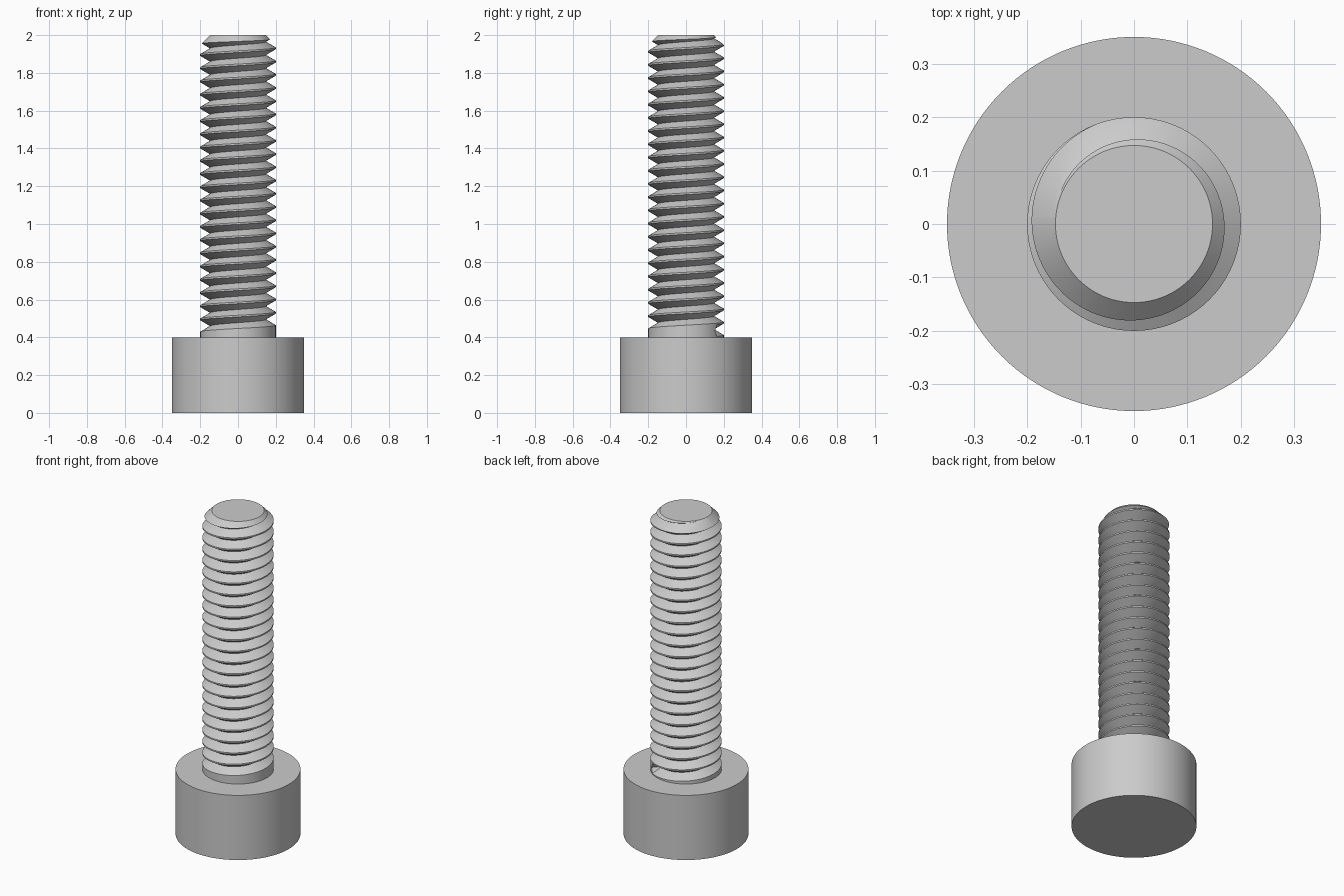
import bpy, bmesh, math

if "Cube" in bpy.data.objects:
    bpy.data.objects.remove(bpy.data.objects["Cube"])

PITCH, MAJOR, MINOR = 0.07, 0.2, 0.148
HEAD_R, HEAD_H, LENGTH = 0.35, 0.4, 2.0
N, TURNS = 72, 26                     # segments per turn, number of turns
Z0 = 0.285                            # thread root height at angle 0, first turn


def make_object(name, bm):
    bmesh.ops.recalc_face_normals(bm, faces=bm.faces[:])
    mesh = bpy.data.meshes.new(name)
    bm.to_mesh(mesh)
    bm.free()
    ob = bpy.data.objects.new(name, mesh)
    bpy.context.collection.objects.link(ob)
    return ob


def lathe(name, profile, segments):
    """Solid of revolution from (radius, z) points, capped at both ends."""
    bm = bmesh.new()
    rings = [[bm.verts.new((r * math.cos(a), r * math.sin(a), z))
              for a in (2 * math.pi * i / segments for i in range(segments))]
             for r, z in profile]
    for a, b in zip(rings, rings[1:]):
        for i in range(segments):
            j = (i + 1) % segments
            bm.faces.new((a[i], a[j], b[j], b[i]))
    bm.faces.new(rings[0])
    bm.faces.new(rings[-1])
    return make_object(name, bm)


def smooth(ob):
    bpy.ops.object.select_all(action='DESELECT')
    ob.select_set(True)
    bpy.context.view_layer.objects.active = ob
    bpy.ops.object.shade_smooth_by_angle(angle=math.radians(30))


# Cylindrical head
head = lathe("head", [(HEAD_R, 0), (HEAD_R, HEAD_H)], 128)
smooth(head)

# Threaded shank: V profile (root, lower crest, upper crest) swept up a helix
bm = bmesh.new()
half_v = PITCH * 7 / 16
last = N * TURNS
rows = []
for t in range(last + 1):
    a = 2 * math.pi * t / N
    z = Z0 + PITCH * t / N
    root = MINOR if z > 0.435 else MAJOR      # plain run-out next to the head
    rows.append([bm.verts.new((r * math.cos(a), r * math.sin(a), z + dz))
                 for r, dz in ((root, 0), (MAJOR, half_v), (MAJOR, PITCH - half_v))])
for t in range(last):
    p, q = rows[t], rows[t + 1]
    for k in range(2):
        bm.faces.new((p[k], q[k], q[k + 1], p[k + 1]))
    if t + N < last:
        bm.faces.new((p[2], q[2], rows[t + N + 1][0], rows[t + N][0]))

# Close both ends with fans
low = bm.verts.new((0, 0, Z0))
high = bm.verts.new((0, 0, Z0 + PITCH * TURNS))
for e in [e for e in bm.edges if e.is_boundary]:
    v, w = e.verts
    bm.faces.new((v, w, low if v.co.z < 1 else high))
bmesh.ops.triangulate(bm, faces=bm.faces[:])
shank = make_object("threaded_shank", bm)

# Trim the tip flat with a 45 degree chamfer
cutter = lathe("tip_cutter", [(0.25, 0.1), (0.25, LENGTH - 0.103), (0.147, LENGTH)], 96)
cutter.hide_render = True
mod = shank.modifiers.new("tip_trim", 'BOOLEAN')
mod.operation = 'INTERSECT'
mod.solver = 'EXACT'
mod.object = cutter
bpy.context.view_layer.objects.active = shank
bpy.ops.object.modifier_apply(modifier=mod.name)
bpy.data.objects.remove(cutter, do_unlink=True)
smooth(shank)
